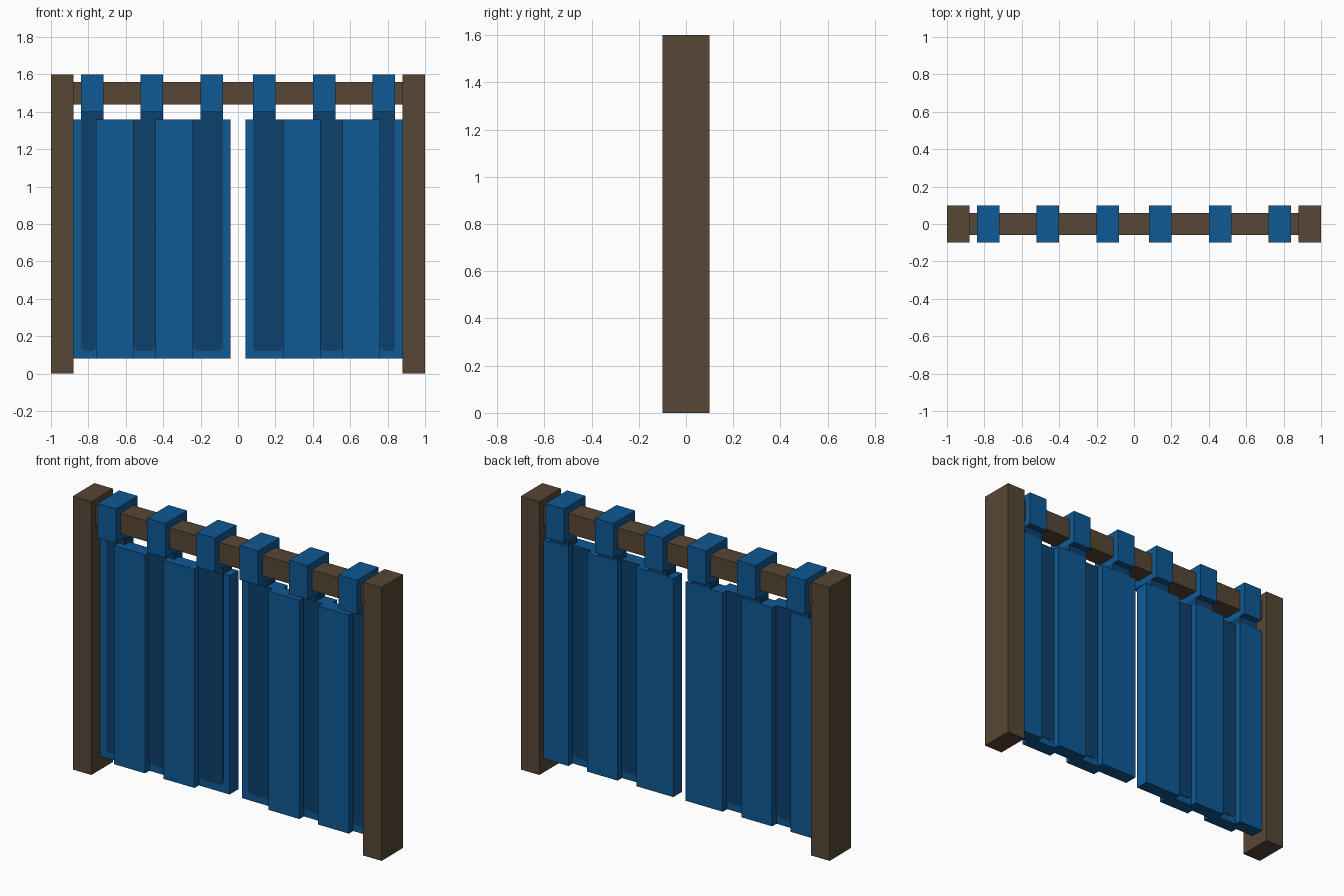
import bpy, bmesh, math
from mathutils import Vector

cube = bpy.data.objects.get("Cube")
if cube:
    bpy.data.objects.remove(cube, do_unlink=True)


def material(name, rgb):
    m = bpy.data.materials.new(name)
    m.use_nodes = True
    m.diffuse_color = (*rgb, 1)
    m.node_tree.nodes["Principled BSDF"].inputs["Base Color"].default_value = (*rgb, 1)
    return m


BLUE = material("blue cloth", (0.0045, 0.100, 0.300))
DARK = material("dark blue cloth", (0.004, 0.052, 0.152))
WOOD = material("brown wood", (0.095, 0.062, 0.035))


def prism(name, points, extrude, mat):
    """Extrude a flat polygon along a vector."""
    bm = bmesh.new()
    face = bm.faces.new([bm.verts.new(p) for p in points])
    out = bmesh.ops.extrude_face_region(bm, geom=[face])
    moved = [v for v in out["geom"] if isinstance(v, bmesh.types.BMVert)]
    bmesh.ops.translate(bm, vec=Vector(extrude), verts=moved)
    bmesh.ops.recalc_face_normals(bm, faces=bm.faces)
    mesh = bpy.data.meshes.new(name)
    bm.to_mesh(mesh)
    bm.free()
    mesh.materials.append(mat)
    ob = bpy.data.objects.new(name, mesh)
    bpy.context.scene.collection.objects.link(ob)
    return ob


def box(name, x0, x1, y0, y1, z0, z1, mat):
    base = [(x0, y0, z0), (x1, y0, z0), (x1, y1, z0), (x0, y1, z0)]
    return prism(name, base, (0, 0, z1 - z0), mat)


def steps(xs, low, high):
    """Stepped line whose level alternates between consecutive x values."""
    pts = []
    for i in range(len(xs) - 1):
        y = high if i % 2 else low
        pts += [(xs[i], y), (xs[i + 1], y)]
    return pts


def fold_plate(name, side, x0, x1, y, top):
    """Thin dark panel with rounded lower corners, lying in a fold."""
    r, bottom = 0.03, 0.12
    pts = [(x0, top), (x1, top)]
    for cx, start in ((x1 - r, 0), (x0 + r, -90)):
        for k in range(5):
            a = math.radians(start - k * 22.5)
            pts.append((cx + r * math.cos(a), bottom + r + r * math.sin(a)))
    prism(name, [(side * x, y, z) for x, z in pts], (0, 0.004, 0), DARK)


TOP, BOTTOM = 1.36, 0.08
FRONT_X = [0.04, 0.24, 0.44, 0.56, 0.76, 0.88]
BACK_X = [0.04, 0.28, 0.40, 0.60, 0.72, 0.88]

# rail across the top
box("rail", -0.88, 0.88, -0.06, 0.06, 1.44, 1.56, WOOD)

for side, label in ((1, "left"), (-1, "right")):
    # post
    box(label + "_post", side * 0.88, side * 1.0, -0.1, 0.1, 0, 1.6, WOOD)

    # pleated curtain as one folded outline
    outline = steps(FRONT_X, -0.02, -0.06) + steps(BACK_X, 0.06, 0.02)[::-1]
    prism(label + "_curtain", [(side * x, y, BOTTOM) for x, y in outline],
          (0, 0, TOP - BOTTOM), BLUE)

    # dark folds, front then back
    for i, (x0, x1) in enumerate(((0.08, 0.24), (0.44, 0.56), (0.76, 0.84))):
        fold_plate(f"{label}_front_fold_{i + 1}", side, x0, x1, -0.023, TOP)
    for i, (x0, x1) in enumerate(((0.28, 0.40), (0.60, 0.72))):
        fold_plate(f"{label}_back_fold_{i + 1}", side, x0, x1, 0.019, TOP)

    # hanging loops round the rail, each with a tab down to the curtain
    for i in range(3):
        x0 = 0.08 + 0.32 * i
        x1 = x0 + 0.12
        box(f"{label}_loop_{i + 1}", side * x0, side * x1, -0.1, 0.1, 1.4, 1.6, BLUE)
        box(f"{label}_tab_{i + 1}", side * x0, side * x1, -0.02, 0.06, TOP, 1.4, DARK)
